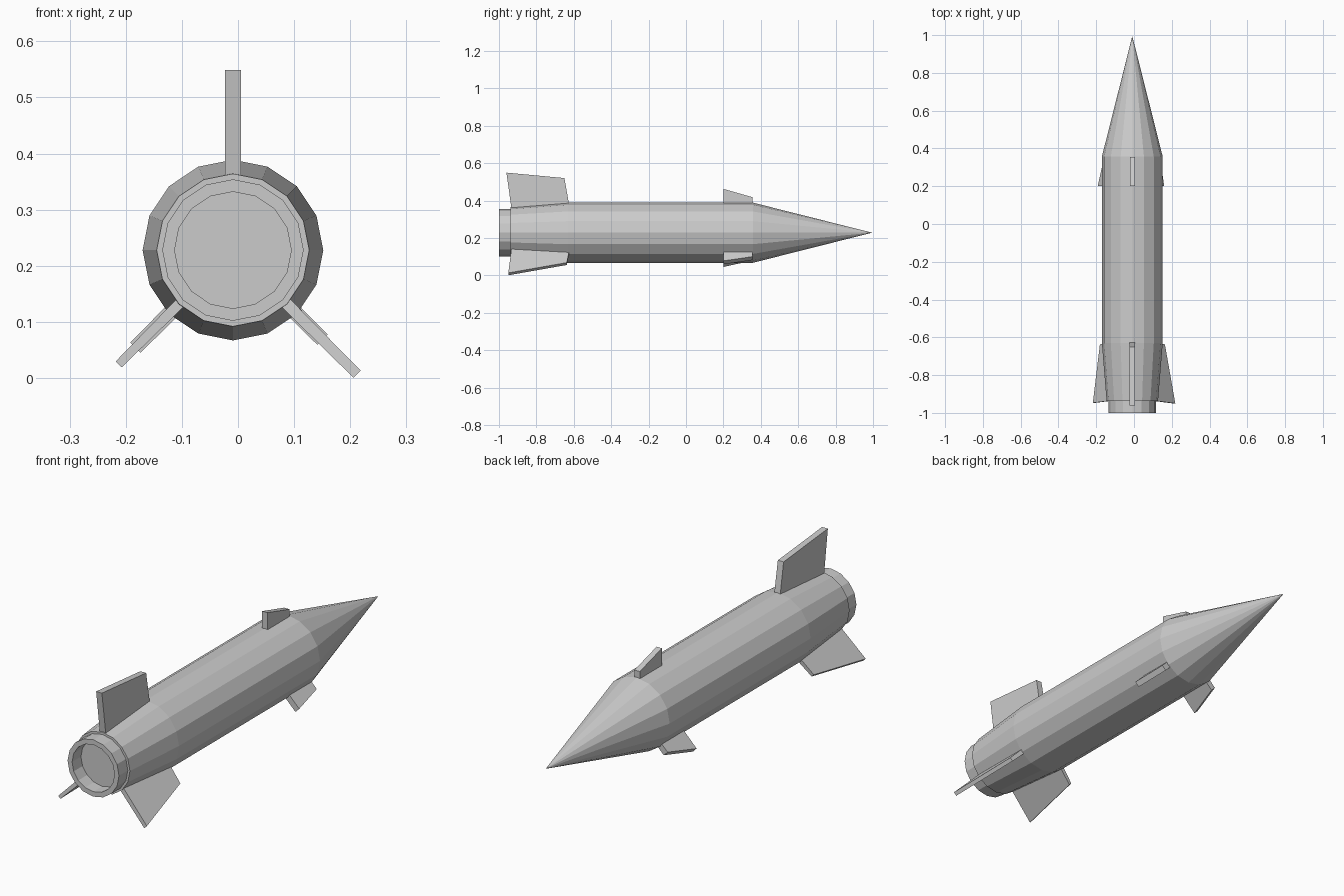
import bpy, bmesh
from math import sin, cos, radians, tau

if "Cube" in bpy.data.objects:
    bpy.data.objects.remove(bpy.data.objects["Cube"])

CX, CZ = -0.009, 0.228   # rocket axis
SIDES = 16


def finish(bm, name):
    bmesh.ops.recalc_face_normals(bm, faces=bm.faces)
    me = bpy.data.meshes.new(name)
    bm.to_mesh(me)
    bm.free()
    ob = bpy.data.objects.new(name, me)
    bpy.context.collection.objects.link(ob)
    return ob


def lathe(name, profile, closed=False, cap_end=False):
    """Revolve (radius, y) points around the rocket axis; radius 0 makes a tip."""
    bm = bmesh.new()
    rings = []
    for r, y in profile:
        n = SIDES if r > 0 else 1
        rings.append([bm.verts.new((CX + r * sin(tau * i / SIDES), y,
                                    CZ + r * cos(tau * i / SIDES))) for i in range(n)])
    pairs = list(zip(rings, rings[1:]))
    if closed:
        pairs.append((rings[-1], rings[0]))
    for a, b in pairs:
        for i in range(SIDES):
            j = (i + 1) % SIDES
            if len(a) == 1:
                bm.faces.new((a[0], b[i], b[j]))
            else:
                bm.faces.new((a[i], b[i], b[j], a[j]))
    if cap_end:
        bm.faces.new(rings[-1])
    return finish(bm, name)


def fin(name, angle, outline, root_w, tip_w):
    """Slab fin: outline is root rear, root front, tip front, tip rear as (y, radius)."""
    a = radians(angle)
    bm = bmesh.new()
    sides = []
    for s in (-0.5, 0.5):
        side = []
        for (y, r), w in zip(outline, (root_w, root_w, tip_w, tip_w)):
            t = s * w
            side.append(bm.verts.new((CX + r * sin(a) + t * cos(a), y,
                                      CZ + r * cos(a) - t * sin(a))))
        bm.faces.new(side)
        sides.append(side)
    for i in range(4):
        j = (i + 1) % 4
        bm.faces.new((sides[0][i], sides[0][j], sides[1][j], sides[1][i]))
    return finish(bm, name)


# Hull
lathe("nose_cone", [(0, 0.995), (0.161, 0.357)])
lathe("fuselage", [(0.161, 0.357), (0.161, -0.63), (0.136, -0.938)], cap_end=True)

# Exhaust ring, its floor is the tail of the fuselage
lathe("nozzle", [(0.126, -0.92), (0.126, -1.0), (0.104, -1.0), (0.104, -0.92)], closed=True)

# Tail fins: angle from straight up, front tip, rear tip, widths
for name, angle, front, rear, root_w, tip_w in (
        ("tail_fin_top", 0, (-0.65, 0.292), (-0.96, 0.321), 0.029, 0.028),
        ("tail_fin_right", 135, (-0.637, 0.235), (-0.95, 0.313), 0.021, 0.018),
        ("tail_fin_left", 225, (-0.637, 0.235), (-0.947, 0.288), 0.019, 0.015)):
    fin(name, angle, [(-0.933, 0.128), (-0.625, 0.15), front, rear], root_w, tip_w)

# Small fins behind the nose: angle, front and rear tip radius
for name, angle, front, rear in (
        ("nose_fin_top", 0, 0.19, 0.234),
        ("nose_fin_right", 135, 0.194, 0.226),
        ("nose_fin_left", 225, 0.198, 0.246)):
    fin(name, angle, [(0.2, 0.145), (0.355, 0.145), (0.355, front), (0.2, rear)], 0.027, 0.026)
